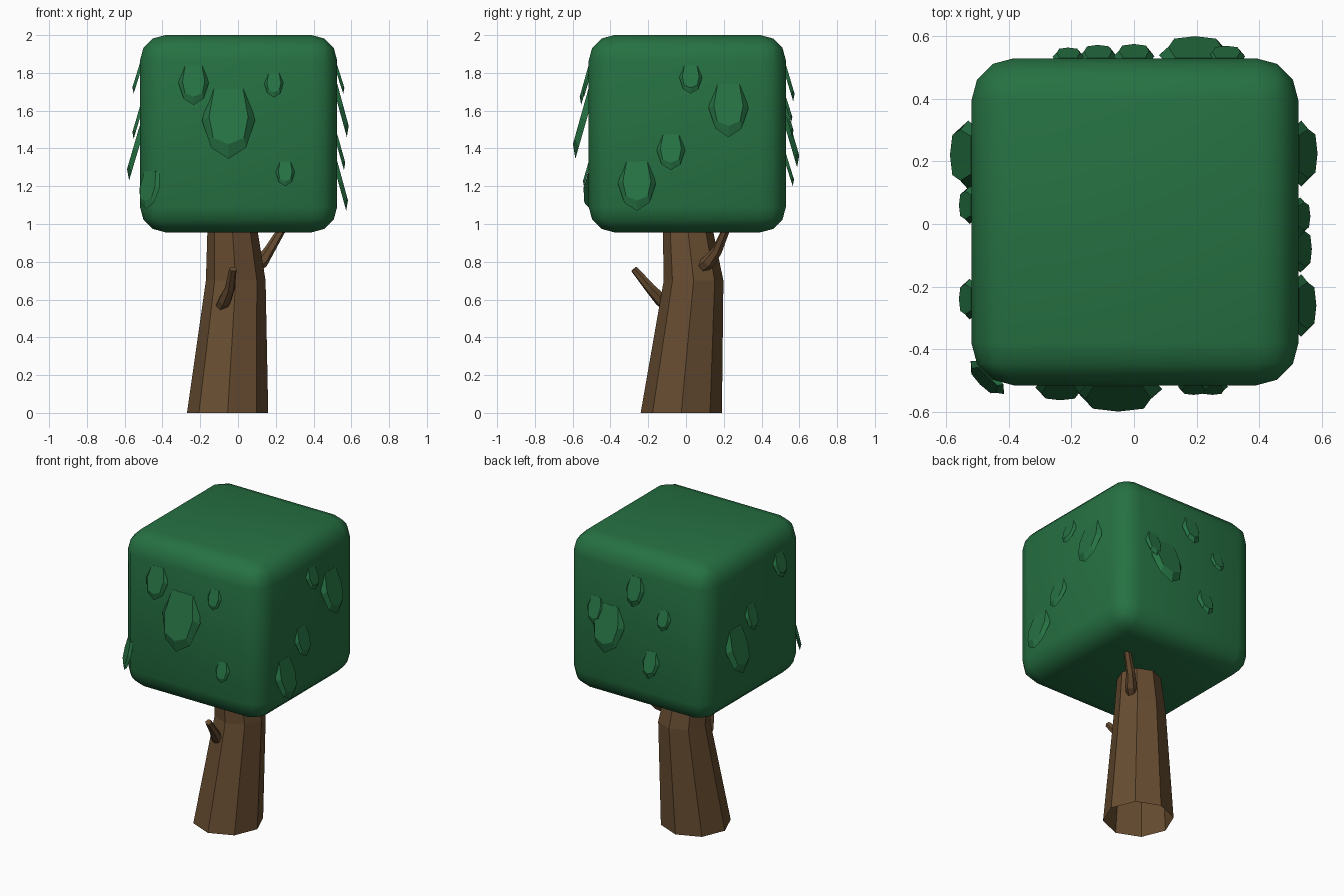
import bpy, bmesh, math
from mathutils import Vector

if "Cube" in bpy.data.objects:
    bpy.data.objects.remove(bpy.data.objects["Cube"])


def material(name, rgb):
    m = bpy.data.materials.new(name)
    m.diffuse_color = (*rgb, 1)
    m.use_nodes = True
    m.node_tree.nodes["Principled BSDF"].inputs["Base Color"].default_value = m.diffuse_color
    return m


GREEN = material("leaf green", (0.019, 0.165, 0.055))
BROWN = material("bark brown", (0.138, 0.074, 0.031))


def finish(bm, name, mat, smooth=False):
    bmesh.ops.recalc_face_normals(bm, faces=bm.faces[:])
    mesh = bpy.data.meshes.new(name)
    for f in bm.faces:
        f.smooth = smooth
    bm.to_mesh(mesh)
    bm.free()
    mesh.materials.append(mat)
    obj = bpy.data.objects.new(name, mesh)
    bpy.context.collection.objects.link(obj)
    return obj


def bridge(bm, a, b):
    n = len(a)
    for i in range(n):
        j = (i + 1) % n
        bm.faces.new((a[i], a[j], b[j], b[i]))


def tube(name, path, sides, level=False, cap_start=False):
    """Faceted tapered tube; path holds (point, radius)."""
    bm = bmesh.new()
    pts = [Vector(p) for p, r in path]
    rings = []
    for i, (p, r) in enumerate(path):
        d = pts[min(i + 1, len(pts) - 1)] - pts[max(i - 1, 0)]
        if level:
            d = Vector((0, 0, 1))
        x = Vector((0, 1, 0)).cross(d).normalized() if level else Vector((0, 0, 1)).cross(d).normalized()
        y = d.cross(x).normalized()
        angles = [2 * math.pi * k / sides for k in range(sides)]
        rings.append([bm.verts.new(pts[i] + r * (math.cos(a) * x + math.sin(a) * y)) for a in angles])
    for a, b in zip(rings, rings[1:]):
        bridge(bm, a, b)
    bm.faces.new(rings[-1])
    if cap_start:
        bm.faces.new(rings[0])
    return finish(bm, name, BROWN)


# Trunk, open underneath, and two stub branches
tube("trunk", [((-0.055, -0.025, 0), 0.215), ((-0.012, 0.04, 0.7), 0.158),
               ((-0.038, -0.005, 1.1), 0.12)], 8, level=True)
tube("front_branch", [((-0.09, -0.07, 0.555), 0.036), ((-0.07, -0.13, 0.595), 0.036),
                      ((-0.043, -0.19, 0.66), 0.028), ((-0.027, -0.275, 0.762), 0.02)], 6, cap_start=True)
tube("back_branch", [((0.08, 0.08, 0.77), 0.036), ((0.125, 0.12, 0.80), 0.036),
                     ((0.165, 0.165, 0.86), 0.028), ((0.25, 0.225, 1.0), 0.02)], 6, cap_start=True)

# Canopy: rounded cube
bm = bmesh.new()
bmesh.ops.create_cube(bm, size=1.044)
bmesh.ops.translate(bm, verts=bm.verts[:], vec=(0.003, 0.007, 1.478))
bmesh.ops.bevel(bm, geom=bm.edges[:], offset=0.135, segments=3, profile=0.5, affect='EDGES')
finish(bm, "canopy", GREEN, smooth=True)

# Leaf tufts: tilted scales, normalised (across, up)
RIM = [(0, 0), (0.66, 0.16), (1, 0.55), (0.7, 1), (-0.7, 1), (-1, 0.55), (-0.66, 0.16)]
FACE = [(0, 0.21), (0.58, 0.3), (0.74, 0.6), (0.55, 1), (-0.55, 1), (-0.74, 0.6), (-0.58, 0.3)]


def tuft(name, angle, wall, u, z, w, h, depth):
    out = Vector((math.cos(angle), math.sin(angle), 0))
    side = Vector((-out.y, out.x, 0))
    bm = bmesh.new()

    def ring(shape, base, slope):
        return [bm.verts.new(out * (wall + depth * (base - slope * v)) + side * (u + a * w)
                             + Vector((0, 0, z + v * h))) for a, v in shape]
    rim = ring(RIM, 0.8, 1.2)
    face = ring(FACE, 1.2, 1.18)
    bridge(bm, rim, face)
    bm.faces.new(face)
    bm.faces.new(rim)
    finish(bm, name, GREEN)


# Per side: angle, wall distance, sign of across axis, tufts (position, tip height, half width, height, depth)
R = math.radians
SIDES = {
    "front": (R(-90), 0.515, 1, [(-0.235, 1.63, 0.08, 0.21, 0.05), (-0.05, 1.345, 0.14, 0.37, 0.088),
                                 (0.19, 1.67, 0.05, 0.13, 0.032), (0.25, 1.2, 0.05, 0.13, 0.032)]),
    "right": (R(0), 0.525, 1, [(0.025, 1.69, 0.06, 0.15, 0.04), (0.225, 1.46, 0.105, 0.28, 0.064),
                               (-0.08, 1.285, 0.075, 0.19, 0.045), (-0.26, 1.07, 0.1, 0.26, 0.06)]),
    "back": (R(90), 0.529, -1, [(0.0, 1.65, 0.065, 0.19, 0.048), (-0.21, 1.54, 0.05, 0.13, 0.036),
                                (0.295, 1.46, 0.06, 0.17, 0.042), (0.195, 1.3, 0.115, 0.3, 0.074),
                                (-0.115, 1.2, 0.06, 0.17, 0.045)]),
    "left": (R(180), 0.519, -1, [(0.06, 1.45, 0.06, 0.17, 0.042), (-0.24, 1.69, 0.065, 0.16, 0.042),
                                 (0.22, 1.23, 0.11, 0.29, 0.072)]),
    "corner": (R(-135), 0.672, 1, [(0.015, 1.08, 0.075, 0.2, 0.04)]),
}
for side_name, (angle, wall, sign, tufts) in SIDES.items():
    for i, (u, z, w, h, depth) in enumerate(tufts):
        tuft(f"{side_name}_leaf_{i + 1}", angle, wall, sign * u, z, w, h, depth)
